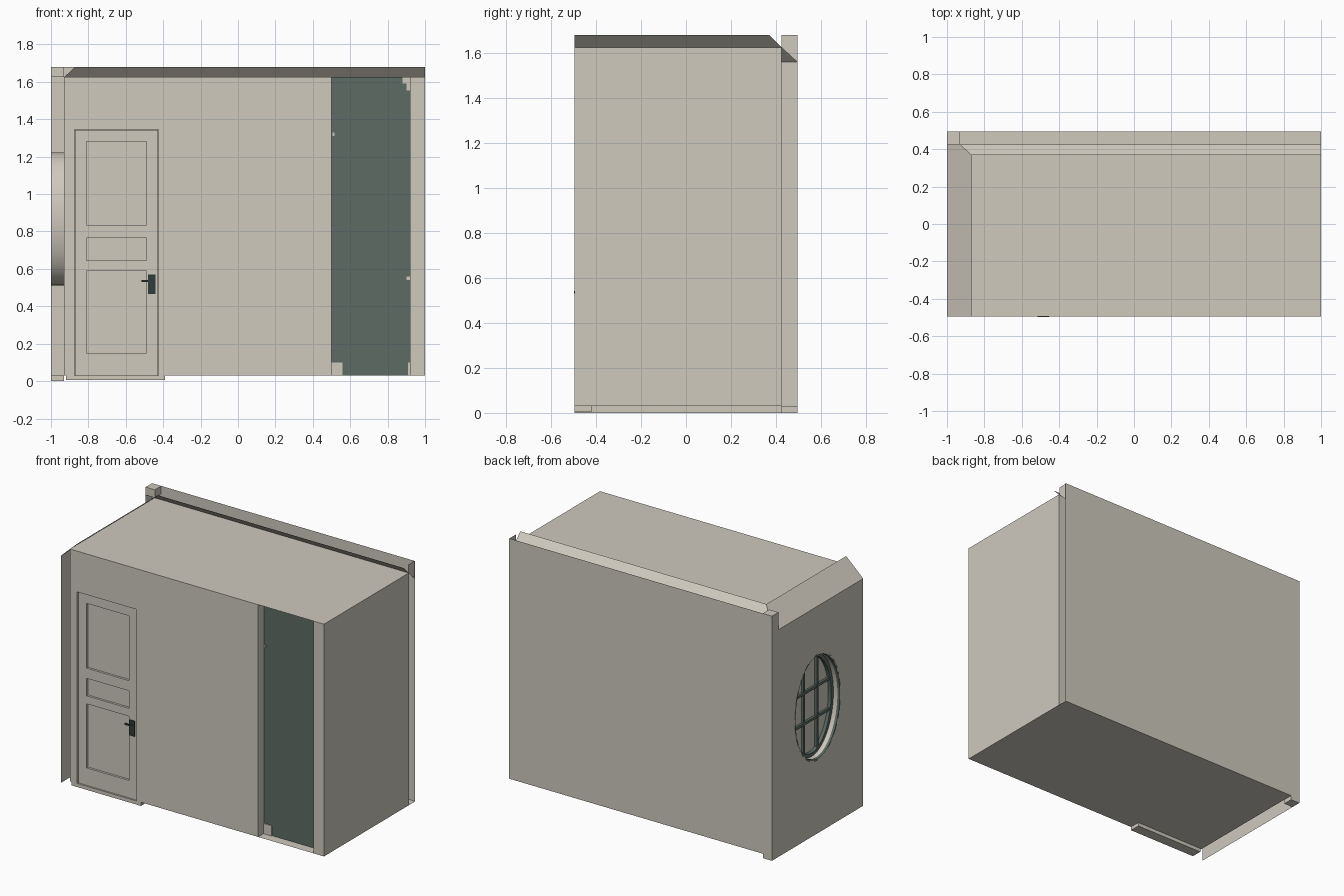
import bpy, bmesh, math

if "Cube" in bpy.data.objects:
    bpy.data.objects.remove(bpy.data.objects["Cube"])

def material(name, rgb):
    m = bpy.data.materials.new(name)
    m.diffuse_color = (*rgb, 1)
    m.use_nodes = True
    m.node_tree.nodes["Principled BSDF"].inputs["Base Color"].default_value = m.diffuse_color
    return m

CREAM = material("warm cream", (0.62, 0.585, 0.515))
GREEN = material("dark grey green", (0.111, 0.146, 0.129))
BLACK = material("dark handle", (0.03, 0.045, 0.043))

def make(name, verts, faces, mat):
    me = bpy.data.meshes.new(name)
    me.from_pydata(verts, [], faces)
    me.materials.append(mat)
    ob = bpy.data.objects.new(name, me)
    bpy.context.collection.objects.link(ob)
    return ob

def sheet(name, pts, mat=CREAM):
    return make(name, pts, [tuple(range(len(pts)))], mat)

def wall_y(name, x0, x1, z0, z1, y, mat=CREAM, back=False):
    p = [(x0, y, z0), (x1, y, z0), (x1, y, z1), (x0, y, z1)]
    return sheet(name, p[::-1] if back else p, mat)

def wall_x(name, y0, y1, z0, z1, x, mat=CREAM, left=False):
    p = [(x, y0, z0), (x, y1, z0), (x, y1, z1), (x, y0, z1)]
    return sheet(name, p[::-1] if left else p, mat)

def box(name, x0, x1, y0, y1, z0, z1, mat=CREAM):
    v = [(x, y, z) for z in (z0, z1) for x, y in ((x0, y0), (x1, y0), (x1, y1), (x0, y1))]
    f = [(3, 2, 1, 0), (4, 5, 6, 7)] + [(i, (i + 1) % 4, (i + 1) % 4 + 4, i + 4) for i in range(4)]
    return make(name, v, f, mat)

F, B = -0.495, 0.495          # front and back planes
IB, IL = 0.425, -0.93         # inner back and inner left planes
Z0, ZC, ZT = 0.03, 1.625, 1.68
CZ, RY, RZ = 0.867, 0.24, 0.355   # oval window

# Room shell
sheet("floor", [(IL, F, Z0), (IL, B, Z0), (1, B, Z0), (1, F, Z0)])
sheet("ceiling", [(IL, F, ZC), (1, F, ZC), (1, IB, ZC), (IL, IB, ZC)])
wall_x("right_wall", F, IB, Z0, ZC, 1)
wall_y("back_wall_outer", -1, 1, Z0, ZT, B, back=True)
wall_y("back_wall_inner", IL, 1, Z0, ZC, IB)

# Cornices, sloping inward above the ceiling line
sheet("back_cornice", [(IL, IB, ZC), (1, IB, ZC), (1, 0.37, ZT), (-0.87, 0.37, ZT)])
sheet("left_cornice", [(IL, F, ZC), (IL, IB, ZC), (-0.87, 0.37, ZT), (-0.87, F, ZT)])
sheet("left_slope", [(-1, F, 1.56), (IL, F, ZC), (IL, IB, ZC), (-1, B, 1.56)])
sheet("cornice_end", [(0.995, IB, ZC), (0.995, B, 1.56), (0.995, B, ZT), (0.995, IB, ZT)])
box("top_corner_block", -1, IL, IB, B, ZC, ZT)
wall_x("corner_riser", IB, B, 1.56, ZC, -1, left=True)
box("bottom_corner_block", -1, IL, IB, B, 0, Z0)

# Left walls with an oval hole
def holed_wall(name, x, z0, z1, y0, y1):
    ang = [2 * math.pi * i / 64 for i in range(64)]
    ang += [math.atan2(z - CZ, y) % (2 * math.pi) for y in (y0, y1) for z in (z0, z1)]
    ang.sort()
    v = []
    for a in ang:
        c, s = math.cos(a), math.sin(a)
        r = 1 / math.sqrt((c / RY) ** 2 + (s / RZ) ** 2)
        ty = (y1 if c > 0 else y0) / c if abs(c) > 1e-6 else 1e9
        tz = ((z1 if s > 0 else z0) - CZ) / s if abs(s) > 1e-6 else 1e9
        t = min(ty, tz)
        v += [(x, r * c, CZ + r * s), (x, t * c, CZ + t * s)]
    n = len(ang)
    f = [(2 * i, 2 * ((i + 1) % n), 2 * ((i + 1) % n) + 1, 2 * i + 1) for i in range(n)]
    make(name, v, f, CREAM)

holed_wall("left_wall_outer", -1, 0, 1.56, F, B)
holed_wall("left_wall_inner", IL, Z0, ZC, F, IB)

# Oval window: loops of (x, scale inset) joined into bands
def oval_bands(name, loops, mat, n=64):
    v = [(x, (RY - d) * math.cos(2 * math.pi * i / n), CZ + (RZ - d) * math.sin(2 * math.pi * i / n))
         for x, d in loops for i in range(n)]
    f = [(k * n + i, k * n + (i + 1) % n, (k + 1) * n + (i + 1) % n, (k + 1) * n + i)
         for k in range(len(loops) - 1) for i in range(n)]
    ob = make(name, v, f, mat)
    bpy.context.view_layer.objects.active = ob
    ob.select_set(True)
    bpy.ops.object.shade_smooth_by_angle()
    ob.select_set(False)

oval_bands("window_reveal", [(-1, 0), (IL, 0)], CREAM)
oval_bands("window_outer_trim", [(-1, -0.012), (-1.0, 0), (-0.985, 0.004)], GREEN)
oval_bands("window_frame", [(-0.94, 0), (-0.955, 0.004), (-0.955, 0.028), (-0.93, 0.028)], GREEN)
n = 64
sheet("window_glass", [(-0.932, (RY - .02) * math.cos(-2 * math.pi * i / n),
                        CZ + (RZ - .02) * math.sin(-2 * math.pi * i / n)) for i in range(n)])
for s in (-1, 1):
    hz = (RZ - .02) * math.sqrt(1 - (0.072 / RY) ** 2)
    hy = (RY - .02) * math.sqrt(1 - (0.105 / RZ) ** 2)
    box("window_upright_bar", -0.95, -0.933, s * 0.072 - 0.009, s * 0.072 + 0.009, CZ - hz, CZ + hz, GREEN)
    box("window_cross_bar", -0.949, -0.933, -hy, hy, CZ + s * 0.105 - 0.009, CZ + s * 0.105 + 0.009, GREEN)

# Front wall around the door and the niche
wall_y("front_wall_left", IL, -0.89, Z0, ZC, F)
wall_y("front_wall_above_door", -0.89, -0.41, 1.37, ZC, F)
wall_y("front_wall_middle", -0.41, 0.5, Z0, ZC, F)
wall_y("front_wall_post", 0.92, 1, Z0, ZC, F)

# Niche with dark panel and small corner pieces
NY = -0.43
wall_y("niche_panel", 0.5, 0.925, Z0, ZC, NY, GREEN)
wall_x("niche_left_jamb", F, NY, Z0, ZC, 0.5)
wall_x("niche_right_jamb", F, NY, Z0, ZC, 0.92, left=True)
for x0, x1, z0, z1 in ((0.5, 0.56, Z0, 0.1), (0.91, 0.92, Z0, 0.1), (0.9, 0.92, 1.555, ZC),
                       (0.88, 0.9, 1.59, ZC), (0.505, 0.515, 1.31, 1.33), (0.9, 0.92, 0.54, 0.56)):
    box("niche_corner_piece", x0, x1, NY - 0.006, NY, z0, z1)

# Door frame, threshold and leaf with three sunk panels
box("door_frame_left", -0.89, -0.875, F, -0.46, Z0, 1.37)
box("door_frame_right", -0.425, -0.41, F, -0.46, Z0, 1.37)
box("door_frame_top", -0.875, -0.425, F, -0.46, 1.345, 1.37)
box("door_threshold", -0.92, -0.39, F, -0.42, 0.005, Z0)
DF, DB = -0.485, -0.47
wall_y("door_back_plate", -0.875, -0.425, Z0, 1.345, DB)
box("door_stile_left", -0.872, -0.81, DF, DB, Z0, 1.342)
box("door_stile_right", -0.488, -0.428, DF, DB, Z0, 1.342)
for z0, z1 in ((Z0, 0.15), (0.59, 0.645), (0.765, 0.835), (1.28, 1.342)):
    box("door_rail", -0.81, -0.488, DF, DB, z0, z1)

# Door handle
box("handle_plate", -0.48, -0.442, -0.493, DF, 0.465, 0.57, BLACK)
box("handle_lever", -0.515, -0.455, -0.497, -0.491, 0.53, 0.541, BLACK)
